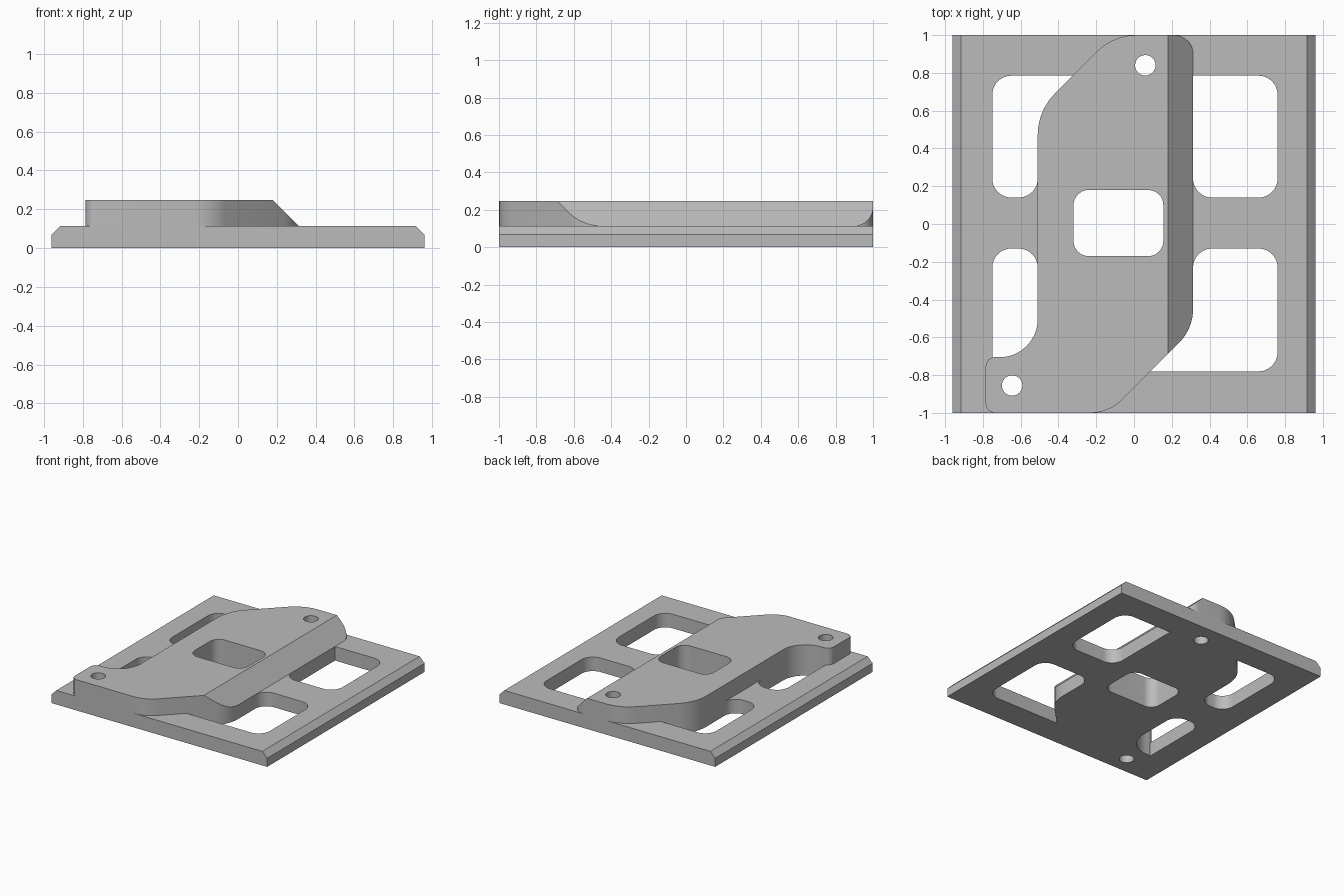
import bpy, bmesh, math
from mathutils import Vector

if "Cube" in bpy.data.objects:
    bpy.data.objects.remove(bpy.data.objects["Cube"])

BASE, TOP, HALF_X = 0.113, 0.247, 0.96
grey = bpy.data.materials.new("light_grey")
grey.diffuse_color = (0.5, 0.5, 0.5, 1)
grey.use_nodes = True
grey.node_tree.nodes["Principled BSDF"].inputs["Base Color"].default_value = grey.diffuse_color


def rounded(corners):
    """Outline from (x, y, fillet radius) corners; arcs are tangent to both edges."""
    pts, n = [], len(corners)
    for i, (x, y, r) in enumerate(corners):
        p = Vector((x, y))
        if r == 0:
            pts.append(p)
            continue
        a = (Vector(corners[i - 1][:2]) - p).normalized()
        b = (Vector(corners[(i + 1) % n][:2]) - p).normalized()
        half = a.angle(b) / 2
        centre = p + (a + b).normalized() * (r / math.sin(half))
        start = p + a * (r / math.tan(half)) - centre
        end = p + b * (r / math.tan(half)) - centre
        steps = max(4, round((math.pi - 2 * half) / math.radians(9)))
        for k in range(steps + 1):
            t = k / steps
            pts.append(centre + (start.lerp(end, t)).normalized() * r)
    return pts


def prism(bm, pts, z0, z1):
    """Closed vertical extrusion of an outline."""
    lo = [bm.verts.new((p[0], p[1], z0)) for p in pts]
    hi = [bm.verts.new((p[0], p[1], z1)) for p in pts]
    bm.faces.new(lo)
    bm.faces.new(hi)
    for i in range(len(pts)):
        j = (i + 1) % len(pts)
        bm.faces.new((lo[i], lo[j], hi[j], hi[i]))


def make(name, bm):
    bmesh.ops.recalc_face_normals(bm, faces=bm.faces[:])
    me = bpy.data.meshes.new(name)
    bm.to_mesh(me)
    bm.free()
    me.materials.append(grey)
    ob = bpy.data.objects.new(name, me)
    bpy.context.collection.objects.link(ob)
    return ob


def combine(target, other, operation):
    mod = target.modifiers.new(operation.lower(), 'BOOLEAN')
    mod.operation, mod.solver, mod.object = operation, 'EXACT', other
    bpy.context.view_layer.objects.active = target
    bpy.ops.object.modifier_apply(modifier=mod.name)
    bpy.data.objects.remove(other)


# Base plate: profile with bevelled long sides, run along y
bm = bmesh.new()
profile = [(-HALF_X, 0), (HALF_X, 0), (HALF_X, 0.069), (HALF_X - 0.044, BASE),
           (-HALF_X + 0.044, BASE), (-HALF_X, 0.069)]
prism(bm, profile, -1, 1)
for v in bm.verts:
    x, z, y = v.co
    v.co = (x, y, z)
plate = make("mounting_plate", bm)

# Four windows; their inner edges run beneath the raised block
windows = [
    [(-0.75, 0.785, 0.1), (-0.75, 0.14, 0.1), (-0.51, 0.14, 0.1),
     (-0.51, 0.4, 0), (-0.3, 0.6, 0), (-0.2, 0.785, 0)],
    [(-0.75, -0.13, 0.1), (-0.75, -0.72, 0), (-0.51, -0.72, 0), (-0.51, -0.13, 0.1)],
    [(0.313, 0.14, 0.1), (0.76, 0.14, 0.1), (0.76, 0.785, 0.1),
     (0.25, 0.785, 0), (0.313, 0.3, 0)],
    [(0.313, -0.13, 0.1), (0.313, -0.4, 0), (0.0, -0.78, 0),
     (0.76, -0.78, 0.1), (0.76, -0.13, 0.1)],
]
bm = bmesh.new()
for w in windows:
    prism(bm, rounded(w), -0.2, 0.5)
combine(plate, make("window_cutter", bm), 'DIFFERENCE')

# Raised block with a 45 degree slope along its right side
block_outline = [
    (0.313, 1, 0.1), (-0.11, 1, 0.29), (-0.51, 0.6, 0.31),
    (-0.51, -0.705, 0.2), (-0.785, -0.705, 0.05), (-0.785, -1, 0.05),
    (-0.132, -1, 0.23), (0.313, -0.555, 0.25),
]
bm = bmesh.new()
prism(bm, rounded(block_outline), 0, TOP)
bmesh.ops.recalc_face_normals(bm, faces=bm.faces[:])
cut = bmesh.ops.bisect_plane(bm, geom=bm.verts[:] + bm.edges[:] + bm.faces[:], dist=1e-5,
                             plane_co=(0.179, 0, TOP), plane_no=(1, 0, 1), clear_outer=True)
bmesh.ops.holes_fill(bm, edges=[e for e in bm.edges if e.is_boundary], sides=0)
combine(plate, make("raised_block", bm), 'UNION')

# Centre opening and two screw holes through everything
bm = bmesh.new()
prism(bm, rounded([(-0.32, -0.17, 0.08), (0.155, -0.17, 0.08),
                   (0.155, 0.18, 0.08), (-0.32, 0.18, 0.08)]), -0.2, 0.5)
for cx, cy in [(0.06, 0.84), (-0.645, -0.855)]:
    ring = [(cx + 0.054 * math.cos(a * math.tau / 40), cy + 0.054 * math.sin(a * math.tau / 40))
            for a in range(40)]
    prism(bm, ring, -0.2, 0.5)
combine(plate, make("hole_cutter", bm), 'DIFFERENCE')

# Smooth curved walls, crisp edges
plate.select_set(True)
bpy.context.view_layer.objects.active = plate
bpy.ops.object.shade_smooth_by_angle(angle=math.radians(25))
